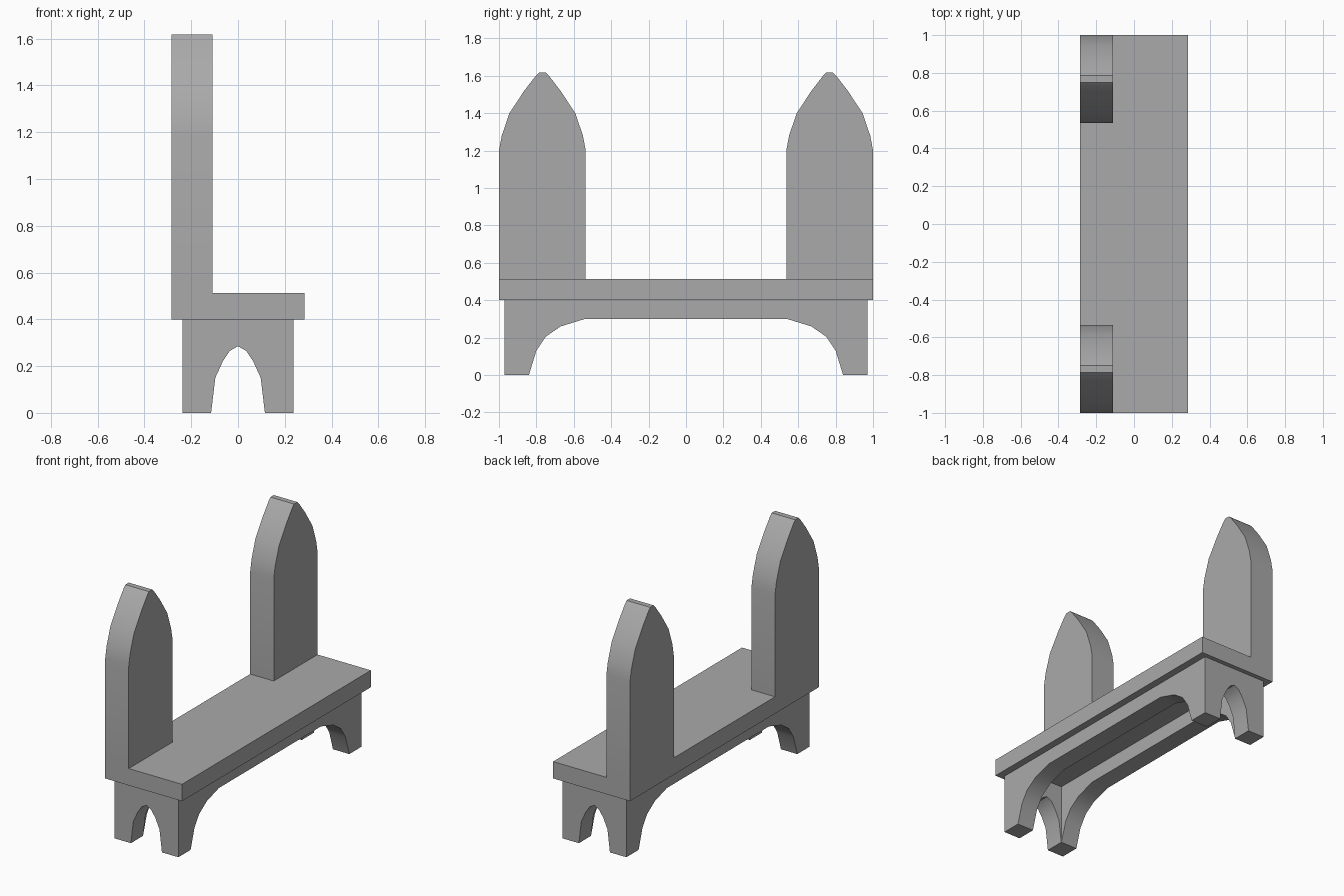
import bpy
import bmesh
import math
from mathutils import Vector

cube = bpy.data.objects.get("Cube")
if cube:
    bpy.data.objects.remove(cube, do_unlink=True)

stone = bpy.data.materials.new("grey stone")
stone.use_nodes = True
GREY = (0.4, 0.4, 0.4, 1)
stone.diffuse_color = GREY
stone.node_tree.nodes["Principled BSDF"].inputs["Base Color"].default_value = GREY


def extrude_profile(name, points, axis, start, end):
    """Extrude a (horizontal, z) outline along the x or y axis."""
    bm = bmesh.new()
    place = (lambda h, z: (start, h, z)) if axis == "x" else (lambda h, z: (h, start, z))
    step = Vector((end - start, 0, 0)) if axis == "x" else Vector((0, end - start, 0))
    face = bm.faces.new([bm.verts.new(place(h, z)) for h, z in points])
    top = bmesh.ops.extrude_face_region(bm, geom=[face])["geom"]
    bmesh.ops.translate(bm, vec=step, verts=[v for v in top if isinstance(v, bmesh.types.BMVert)])
    bmesh.ops.recalc_face_normals(bm, faces=bm.faces)
    mesh = bpy.data.meshes.new(name)
    bm.to_mesh(mesh)
    bm.free()
    mesh.materials.append(stone)
    obj = bpy.data.objects.new(name, mesh)
    bpy.context.collection.objects.link(obj)
    return obj


def box(name, x, y, z0, z1):
    return extrude_profile(name, [(-y, z0), (y, z0), (y, z1), (-y, z1)], "x", -x, x)


def mirrored(half, centre=0):
    """Close a right-hand half outline with its mirror image."""
    left = [(-h, z) for h, z in reversed(half) if h > 0]
    return [(centre + h, z) for h, z in half + left]


def smooth(obj):
    bpy.ops.object.select_all(action="DESELECT")
    obj.select_set(True)
    bpy.context.view_layer.objects.active = obj
    bpy.ops.object.shade_smooth_by_angle(angle=math.radians(35))


# Bench slab
SEAT_BOTTOM, SEAT_TOP = 0.4, 0.513
box("seat", 0.285, 1.0, SEAT_BOTTOM, SEAT_TOP)

# Hollow base with arched openings on all four sides
base = box("base", 0.237, 0.97, 0, SEAT_BOTTOM)
side_arch = mirrored([(0.84, -0.1), (0.84, 0), (0.80, 0.13), (0.75, 0.205),
                      (0.67, 0.26), (0.54, 0.3)])
end_arch = mirrored([(0.115, -0.1), (0.115, 0), (0.097, 0.15), (0.065, 0.22),
                     (0.035, 0.265), (0, 0.285)])
cutters = [
    extrude_profile("side_arch_cutter", side_arch, "x", -0.5, 0.5),
    extrude_profile("end_arch_cutter", end_arch, "y", -1.2, 1.2),
    box("hollow_cutter", 0.116, 0.841, -0.1, SEAT_BOTTOM - 0.002),
]
bpy.context.view_layer.objects.active = base
for cutter in cutters:
    cutter.hide_render = True
    cut = base.modifiers.new(cutter.name, "BOOLEAN")
    cut.operation = "DIFFERENCE"
    cut.solver = "EXACT"
    cut.object = cutter
    bpy.ops.object.modifier_apply(modifier=cut.name)
for cutter in cutters:
    bpy.data.objects.remove(cutter, do_unlink=True)
smooth(base)

# Pointed upright posts along one long edge
post_half = [(0.232, SEAT_TOP), (0.232, 1.2), (0.217, 1.28), (0.176, 1.4),
             (0.097, 1.52), (0.035, 1.6), (0.018, 1.617)]
for name, y in (("front_post", -0.768), ("back_post", 0.768)):
    smooth(extrude_profile(name, mirrored(post_half, y), "x", -0.285, -0.11))
